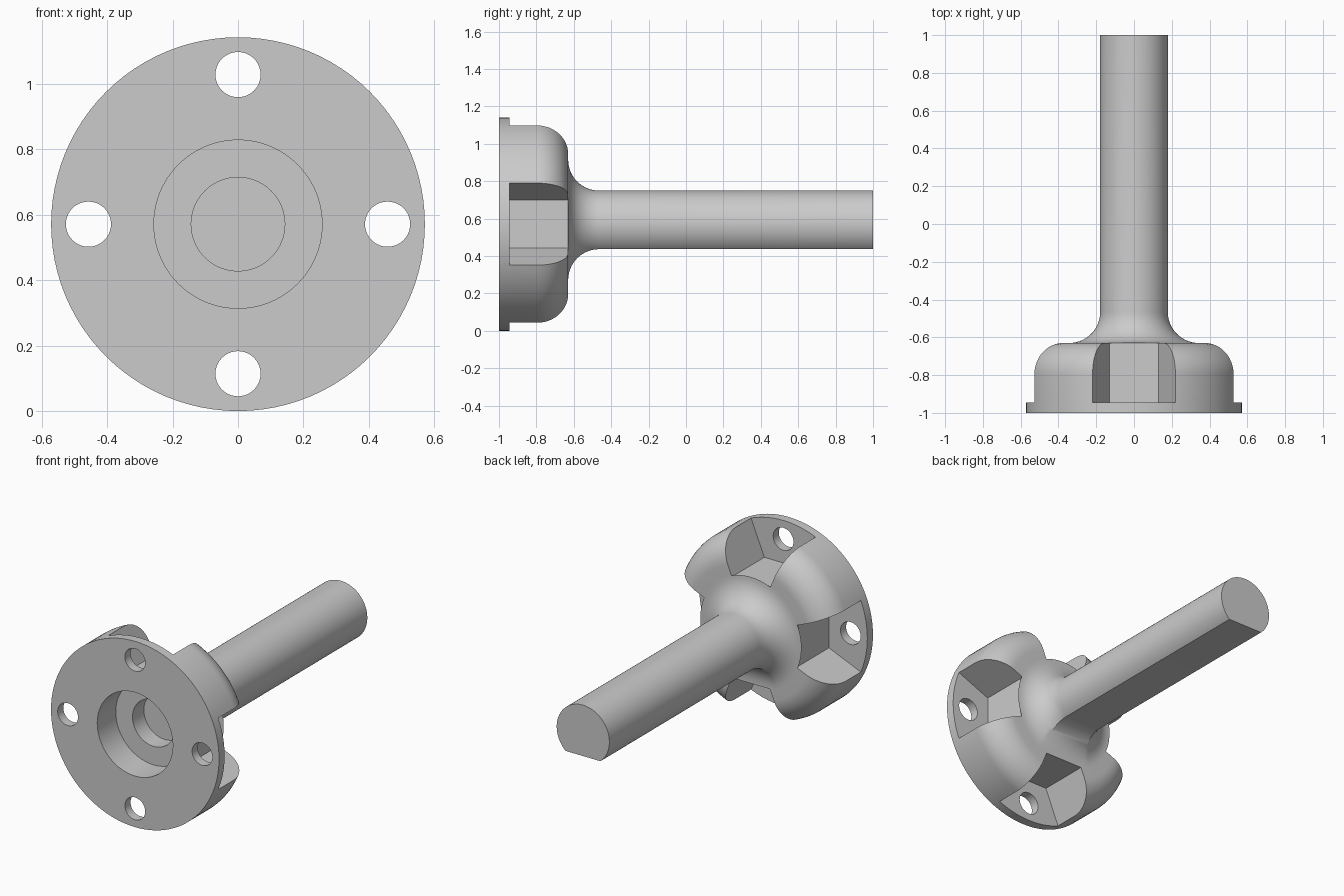
import bpy, bmesh, math
from mathutils import Matrix

if "Cube" in bpy.data.objects:
    bpy.data.objects.remove(bpy.data.objects["Cube"], do_unlink=True)

AXIS_Z = 0.571      # height of the turning axis
RADIUS = 0.571      # outer radius of the hub
FACE_Y = -0.63      # back face of the hub
BACK_Y = -0.945     # floor of the pockets, back of the bolting flange
FILLET = 0.165
SEGMENTS = 96

steel = bpy.data.materials.new("plain_grey")
steel.use_nodes = True
GREY = (0.6, 0.6, 0.6, 1)
steel.diffuse_color = GREY
steel.node_tree.nodes["Principled BSDF"].inputs["Base Color"].default_value = GREY


def make_object(name, bm):
    bmesh.ops.remove_doubles(bm, verts=bm.verts, dist=1e-5)
    bmesh.ops.recalc_face_normals(bm, faces=bm.faces)
    mesh = bpy.data.meshes.new(name)
    bm.to_mesh(mesh)
    bm.free()
    mesh.materials.append(steel)
    obj = bpy.data.objects.new(name, mesh)
    obj.location.z = AXIS_Z
    bpy.context.collection.objects.link(obj)
    return obj


def activate(obj):
    bpy.ops.object.select_all(action='DESELECT')
    obj.select_set(True)
    bpy.context.view_layer.objects.active = obj


def smooth(obj):
    activate(obj)
    bpy.ops.object.shade_smooth_by_angle(angle=math.radians(28))


def cut(obj, cutter):
    mod = obj.modifiers.new("cut", 'BOOLEAN')
    mod.operation = 'DIFFERENCE'
    mod.solver = 'EXACT'
    mod.object = cutter
    activate(obj)
    bpy.ops.object.modifier_apply(modifier=mod.name)
    bpy.data.objects.remove(cutter, do_unlink=True)


# Hub: turned profile (radius, y) with stepped bore and rounded shoulder
profile = [(0, -0.71), (0.143, -0.71), (0.143, -0.82), (0.257, -0.82),
           (0.257, -1), (RADIUS, -1)]
for i in range(13):
    a = math.pi / 2 * i / 12
    profile.append((RADIUS - FILLET + FILLET * math.cos(a),
                    FACE_Y - FILLET + FILLET * math.sin(a)))
profile.append((0, FACE_Y))
bm = bmesh.new()
points = [bm.verts.new((r, y, 0)) for r, y in profile]
edges = [bm.edges.new(pair) for pair in zip(points, points[1:])]
bmesh.ops.spin(bm, geom=points + edges, cent=(0, 0, 0), axis=(0, 1, 0),
               angle=2 * math.pi, steps=SEGMENTS, use_merge=False)
hub = make_object("flanged_hub", bm)

# Radial wedge pockets and bolt holes, four around the axis
for k in range(4):
    turn = Matrix.Rotation(k * math.pi / 2, 4, 'Y')
    slope = math.tan(math.radians(22.6))
    near, far = 0.31, 0.7
    w0, w1 = near * slope, far * slope
    bm = bmesh.new()
    outline = [(-w0, near), (w0, near), (w1, far), (-w1, far)]
    base = bm.faces.new([bm.verts.new((x, BACK_Y, z)) for x, z in outline])
    ext = bmesh.ops.extrude_face_region(bm, geom=[base])
    top = [v for v in ext["geom"] if isinstance(v, bmesh.types.BMVert)]
    bmesh.ops.translate(bm, verts=top, vec=(0, 0.5, 0))
    bmesh.ops.transform(bm, matrix=turn, verts=bm.verts)
    cut(hub, make_object("pocket_cutter", bm))

    bm = bmesh.new()
    place = turn @ Matrix.Translation((0, -0.95, 0.457)) @ Matrix.Rotation(math.pi / 2, 4, 'X')
    bmesh.ops.create_cone(bm, cap_ends=True, segments=40, radius1=0.069,
                          radius2=0.069, depth=0.3, matrix=place)
    cut(hub, make_object("hole_cutter", bm))
smooth(hub)


# Shaft: D-shaped section, lofted along y with a fillet flare at the hub
def d_section(bm, y, grow):
    radius, flat = 0.179 + grow, 0.134 + grow
    half = math.acos(flat / radius)
    ring = []
    for i in range(65):
        a = half + (2 * math.pi - 2 * half) * i / 64
        ring.append(bm.verts.new((-radius * math.sin(a), y, -radius * math.cos(a))))
    return ring


bm = bmesh.new()
rings = []
for i in range(15):
    a = math.pi / 2 * i / 14
    rings.append(d_section(bm, FACE_Y + FILLET * (1 - math.cos(a)), FILLET * (1 - math.sin(a))))
rings.append(d_section(bm, 1, 0))
for lower, upper in zip(rings, rings[1:]):
    for i in range(len(lower)):
        j = (i + 1) % len(lower)
        bm.faces.new((lower[i], lower[j], upper[j], upper[i]))
bm.faces.new(rings[0])
bm.faces.new(rings[-1])
shaft = make_object("flatted_shaft", bm)
smooth(shaft)
